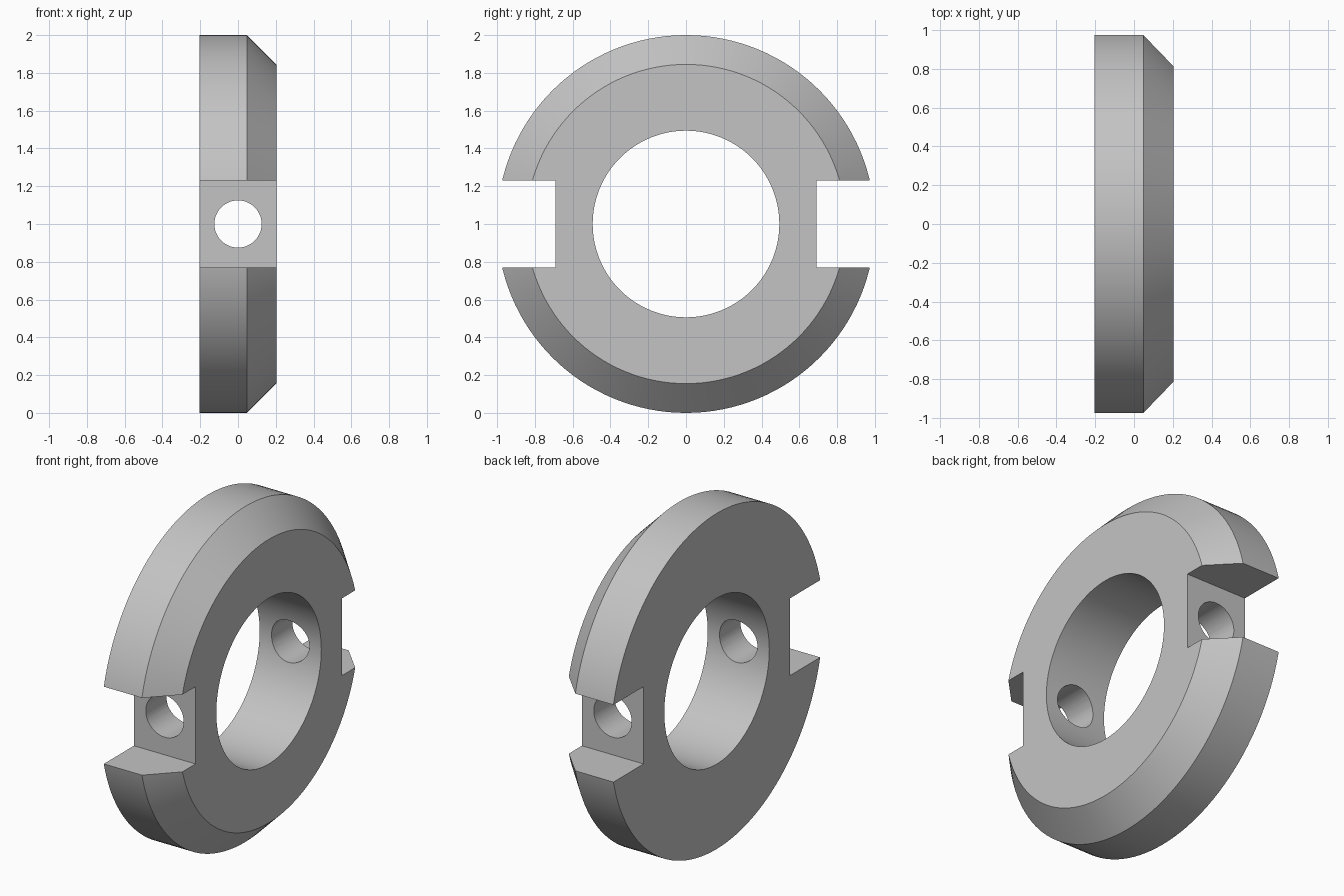
import bpy, bmesh, math
from mathutils import Matrix, Vector

cube = bpy.data.objects.get("Cube")
if cube:
    bpy.data.objects.remove(cube, do_unlink=True)

CENTRE = Vector((0, 0, 1))
HALF_WIDTH, OUTER, BORE, CHAMFER = 0.203, 1.0, 0.494, 0.155

steel = bpy.data.materials.new("plain_grey")
steel.use_nodes = True
grey = (0.55, 0.55, 0.55, 1)
steel.diffuse_color = grey
steel.node_tree.nodes["Principled BSDF"].inputs["Base Color"].default_value = grey


def make_object(name, bm):
    bmesh.ops.recalc_face_normals(bm, faces=bm.faces)
    mesh = bpy.data.meshes.new(name)
    bm.to_mesh(mesh)
    bm.free()
    mesh.materials.append(steel)
    obj = bpy.data.objects.new(name, mesh)
    bpy.context.collection.objects.link(obj)
    return obj


def cut(target, cutter):
    cutter.hide_render = True
    bpy.context.view_layer.objects.active = target
    mod = target.modifiers.new("cut", 'BOOLEAN')
    mod.operation, mod.solver, mod.object = 'DIFFERENCE', 'EXACT', cutter
    bpy.ops.object.modifier_apply(modifier=mod.name)
    bpy.data.objects.remove(cutter, do_unlink=True)


# Ring body: chamfered section spun around the x axis
bm = bmesh.new()
section = [(-HALF_WIDTH, BORE), (-HALF_WIDTH, OUTER),
           (HALF_WIDTH - CHAMFER, OUTER),
           (HALF_WIDTH, OUTER - CHAMFER), (HALF_WIDTH, BORE)]
verts = [bm.verts.new(CENTRE + Vector((x, 0, r))) for x, r in section]
edges = [bm.edges.new((verts[i - 1], verts[i])) for i in range(len(verts))]
bmesh.ops.spin(bm, geom=verts + edges, cent=CENTRE, axis=(1, 0, 0),
               angle=math.tau, steps=128)
bmesh.ops.remove_doubles(bm, verts=bm.verts, dist=0.0001)
ring = make_object("clamp_ring", bm)

# Square slots on the front and back rim
for side in (-1, 1):
    bm = bmesh.new()
    bmesh.ops.create_cube(bm, size=1, matrix=Matrix.Translation(
        CENTRE + Vector((0, side * 1.19, 0))) @ Matrix.Diagonal((1, 1, 0.46, 1)))
    cut(ring, make_object("slot_cutter", bm))

# Round cross hole running front to back through both slot floors
bm = bmesh.new()
bmesh.ops.create_cone(bm, cap_ends=True, segments=48, radius1=0.125,
                      radius2=0.125, depth=3, matrix=Matrix.Translation(CENTRE)
                      @ Matrix.Rotation(math.pi / 2, 4, 'X'))
cut(ring, make_object("hole_cutter", bm))

# Smooth curved walls, crisp rims
bpy.ops.object.select_all(action='DESELECT')
ring.select_set(True)
bpy.context.view_layer.objects.active = ring
bpy.ops.object.shade_smooth_by_angle(angle=math.radians(30))
